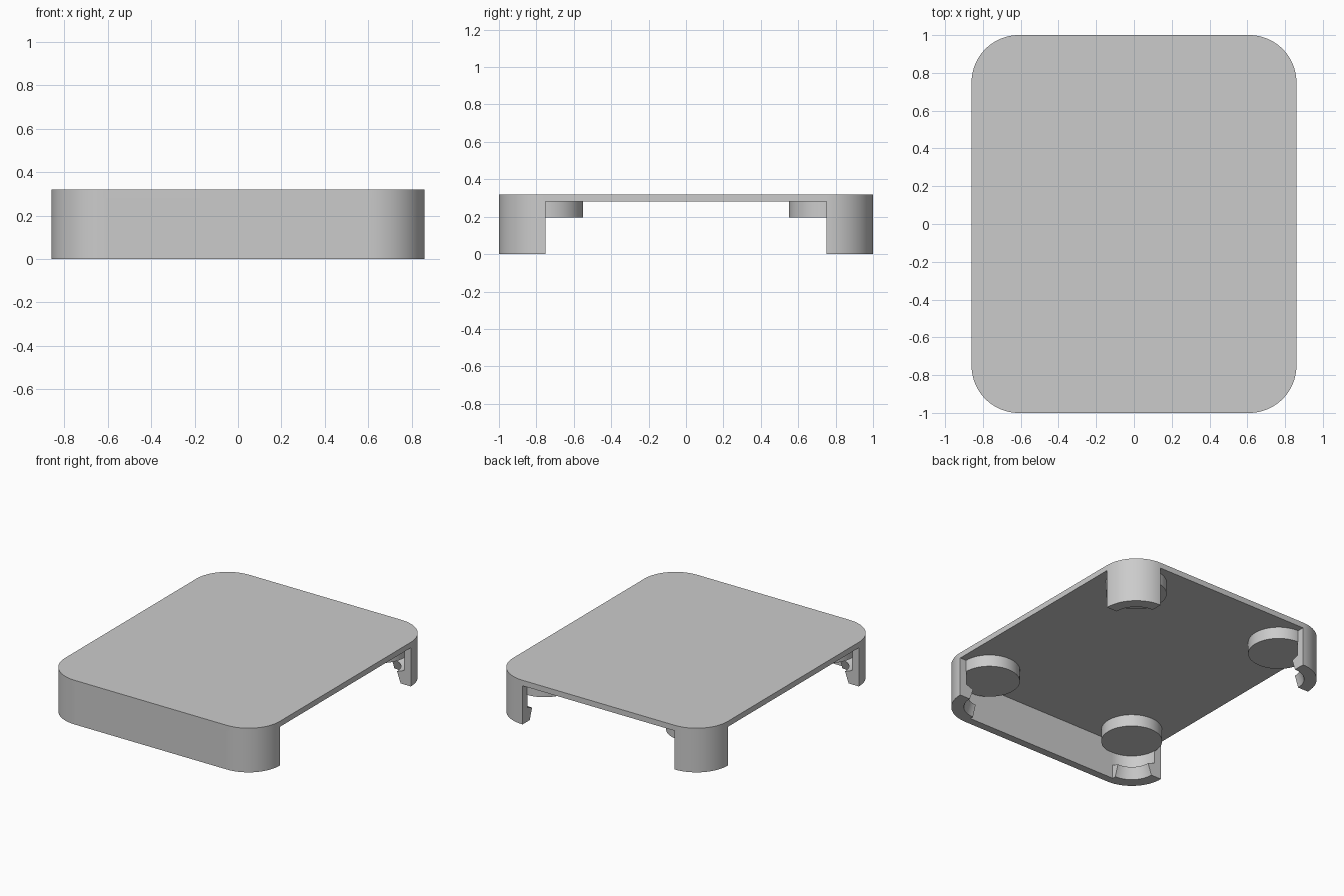
import bpy, bmesh, math

if "Cube" in bpy.data.objects:
    bpy.data.objects.remove(bpy.data.objects["Cube"])

W, L, H = 0.86, 1.0, 0.32      # half width, half length, height
R, T, PLATE = 0.25, 0.055, 0.28  # corner radius, wall thickness, underside of plate
CX, CY = W - R, L - R          # corner arc centres
SEG = 20

mat = bpy.data.materials.new("plain_grey")
mat.diffuse_color = (0.6, 0.6, 0.6, 1)
mat.use_nodes = True
mat.node_tree.nodes["Principled BSDF"].inputs["Base Color"].default_value = mat.diffuse_color


def finish(name, bm):
    """Turn a bmesh into a smooth-by-angle object, dropping faces hidden against the plate."""
    bmesh.ops.recalc_face_normals(bm, faces=bm.faces)
    if name != "top_plate":
        hidden = [f for f in bm.faces if all(abs(v.co.z - PLATE) < 1e-5 for v in f.verts)]
        bmesh.ops.delete(bm, geom=hidden, context='FACES')
    me = bpy.data.meshes.new(name)
    bm.to_mesh(me)
    bm.free()
    me.materials.append(mat)
    ob = bpy.data.objects.new(name, me)
    bpy.context.collection.objects.link(ob)
    bpy.ops.object.select_all(action='DESELECT')
    ob.select_set(True)
    bpy.context.view_layer.objects.active = ob
    bpy.ops.object.shade_smooth_by_angle(angle=math.radians(30))


def prism(name, pts, z0, z1):
    """Extrude a flat outline from z0 to z1."""
    bm = bmesh.new()
    lo = [bm.verts.new((x, y, z0)) for x, y in pts]
    hi = [bm.verts.new((x, y, z1)) for x, y in pts]
    bm.faces.new(lo)
    bm.faces.new(hi)
    for i in range(len(pts)):
        j = (i + 1) % len(pts)
        bm.faces.new((lo[i], lo[j], hi[j], hi[i]))
    finish(name, bm)


def corner_wall(name, sx, sy):
    """Quarter-turn wall with an inward snap hook at its foot."""
    profile = [(R, 0), (R, PLATE), (R - T, PLATE), (R - T, 0.10), (0.14, 0.08), (0.168, 0)]
    bm = bmesh.new()
    rings = []
    for i in range(SEG + 1):
        a = math.pi / 2 * i / SEG
        rings.append([bm.verts.new((sx * (CX + r * math.cos(a)), sy * (CY + r * math.sin(a)), z))
                      for r, z in profile])
    for a, b in zip(rings, rings[1:]):
        for k in range(len(profile)):
            m = (k + 1) % len(profile)
            bm.faces.new((a[k], a[m], b[m], b[k]))
    bm.faces.new(rings[0])
    bm.faces.new(rings[-1])
    finish(name, bm)


# Rounded top plate
outline = []
for q, (sx, sy) in enumerate([(1, 1), (-1, 1), (-1, -1), (1, -1)]):
    for i in range(SEG + 1):
        a = math.pi / 2 * (q + i / SEG)
        outline.append((sx * CX + R * math.cos(a), sy * CY + R * math.sin(a)))
prism("top_plate", outline, PLATE, H)

# Front wall
prism("front_wall", [(-CX, -L), (CX, -L), (CX, -L + T), (-CX, -L + T)], 0, PLATE)

# Hooked corner walls and round pads
for sy, end in ((-1, "front"), (1, "back")):
    for sx, side in ((-1, "left"), (1, "right")):
        corner_wall(f"{end}_{side}_corner_wall", sx, sy)
        circle = [(sx * CX + 0.2 * math.cos(math.tau * i / 64),
                   sy * CY + 0.2 * math.sin(math.tau * i / 64)) for i in range(64)]
        prism(f"{end}_{side}_pad", circle, 0.195, PLATE)
